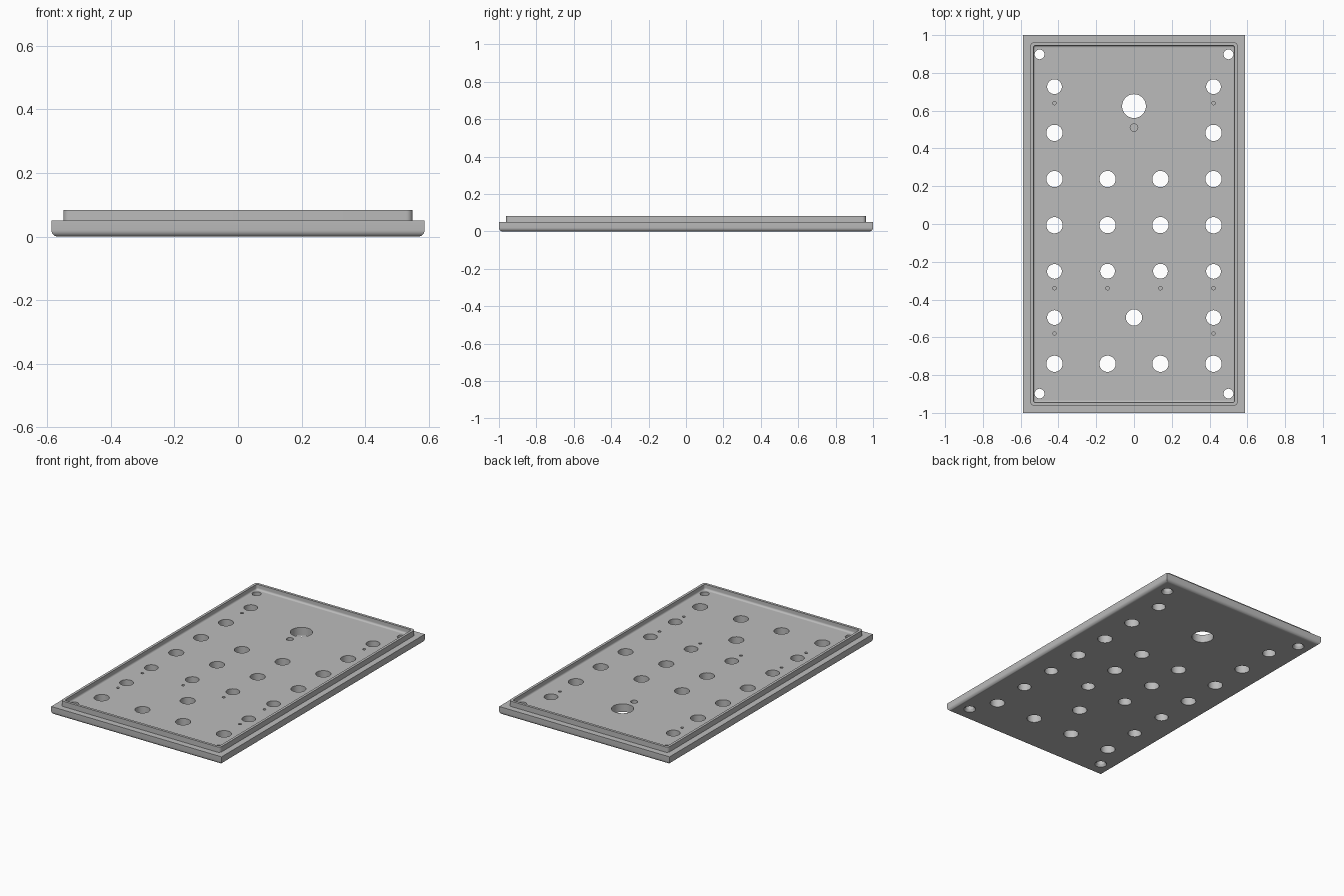
import bpy, bmesh
from math import sin, cos, pi

cube = bpy.data.objects.get("Cube")
if cube:
    bpy.data.objects.remove(cube)

HALF_X, HALF_Y = 0.587, 1.0
SHELF, RIM = 0.05, 0.083
CORNER_STEPS = 6


def rounded_rect(bm, inset, radius, z):
    """Ring of vertices: panel outline moved inwards, with rounded corners."""
    hx, hy = HALF_X - inset - radius, HALF_Y - inset - radius
    ring = []
    for k, (sx, sy) in enumerate([(1, 1), (-1, 1), (-1, -1), (1, -1)]):
        for i in range(CORNER_STEPS + 1):
            a = (k + i / CORNER_STEPS) * pi / 2
            ring.append(bm.verts.new((sx * hx + radius * cos(a), sy * hy + radius * sin(a), z)))
    return ring


def circle(bm, x, y, r, z, n):
    return [bm.verts.new((x + r * cos(2 * pi * i / n), y + r * sin(2 * pi * i / n), z))
            for i in range(n)]


def loft(bm, rings):
    """Closed solid skinned over rings listed from the bottom cap to the end cap."""
    for a, b in zip(rings, rings[1:]):
        for i in range(len(a)):
            j = (i + 1) % len(a)
            bm.faces.new((a[i], a[j], b[j], b[i]))
    bm.faces.new(rings[0][::-1])
    bm.faces.new(rings[-1])


def finish(bm, name):
    bmesh.ops.remove_doubles(bm, verts=bm.verts, dist=1e-5)
    bmesh.ops.recalc_face_normals(bm, faces=bm.faces)
    mesh = bpy.data.meshes.new(name)
    bm.to_mesh(mesh)
    bm.free()
    obj = bpy.data.objects.new(name, mesh)
    bpy.context.collection.objects.link(obj)
    return obj


# Panel: rounded underside edge, shelf, raised lip, fillet down to the floor
bm = bmesh.new()
rings = []
edge_r, fillet_r = 0.02, 0.012
for i in range(7):
    a = i / 6 * pi / 2
    rings.append(rounded_rect(bm, edge_r * (1 - sin(a)), 0, edge_r * (1 - cos(a))))
rings.append(rounded_rect(bm, 0, 0, SHELF))
rings.append(rounded_rect(bm, 0.038, 0.02, SHELF))
rings.append(rounded_rect(bm, 0.038, 0.02, RIM))
rings.append(rounded_rect(bm, 0.054, 0.014, RIM))
for i in range(7):
    a = i / 6 * pi / 2
    inset = fillet_r * (1 - cos(a))
    rings.append(rounded_rect(bm, 0.054 + inset, 0.014 - inset, SHELF + fillet_r * (1 - sin(a))))
loft(bm, rings)
panel = finish(bm, "panel")

# Hole cutters
bm = bmesh.new()


def hole(x, y, r, bottom=-0.05, n=40):
    loft(bm, [circle(bm, x, y, r, bottom, n), circle(bm, x, y, r, 0.12, n)])


LARGE, MEDIUM, PILOT = 0.043, 0.039, 0.009
OUTER, INNER = 0.421, 0.14
for s in (-1, 1):
    # Outer and inner columns of control holes
    for i in range(7):
        hole(s * OUTER, 0.727 - 0.2445 * i, MEDIUM if i in (0, 4, 5) else LARGE)
    for y, r in ((0.238, LARGE), (-0.006, LARGE), (-0.25, MEDIUM), (-0.74, LARGE)):
        hole(s * INNER, y, r)
    # Blind locating holes
    for x, y in ((OUTER, 0.64), (OUTER, -0.34), (INNER, -0.34), (OUTER, -0.58)):
        hole(s * x, y, PILOT, 0.025, 20)
    # Countersunk corner screw holes
    for t in (-1, 1):
        profile = ((0.045, -0.01), (0.035, 0.0), (0.026, 0.014), (0.026, 0.12))
        loft(bm, [circle(bm, s * 0.5, t * 0.898, r, z, 32) for r, z in profile])
# Centre holes
hole(0, 0.624, 0.063, n=48)
hole(0, 0.51, 0.02, 0.025)
hole(0, -0.495, LARGE)
cutter = finish(bm, "hole_cutter")
cutter.hide_render = True

# Cut the holes
bpy.ops.object.select_all(action='DESELECT')
bpy.context.view_layer.objects.active = panel
panel.select_set(True)
mod = panel.modifiers.new("holes", 'BOOLEAN')
mod.operation = 'DIFFERENCE'
mod.solver = 'EXACT'
mod.object = cutter
bpy.ops.object.modifier_apply(modifier=mod.name)
bpy.data.objects.remove(cutter)

# Grey finish
grey = bpy.data.materials.new("grey")
grey.use_nodes = True
grey.diffuse_color = (0.5, 0.5, 0.5, 1)
grey.node_tree.nodes["Principled BSDF"].inputs["Base Color"].default_value = (0.5, 0.5, 0.5, 1)
panel.data.materials.clear()
panel.data.materials.append(grey)

# Smooth curves, keeping the wide flat faces crisp
bpy.ops.object.shade_smooth_by_angle(angle=pi / 6)
for poly in panel.data.polygons:
    if poly.area > 0.1:
        for li in poly.loop_indices:
            panel.data.edges[panel.data.loops[li].edge_index].use_edge_sharp = True
